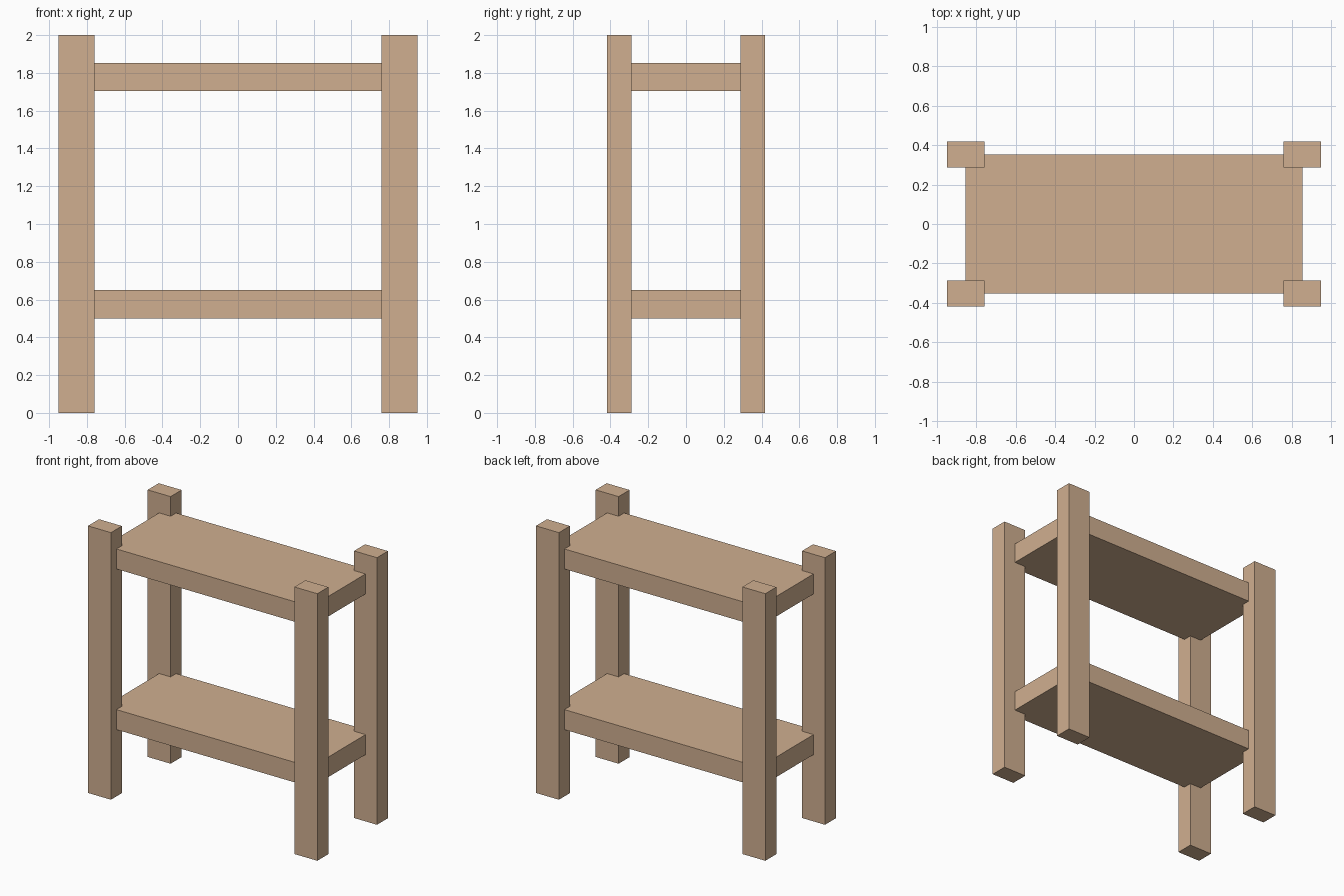
import bpy

if "Cube" in bpy.data.objects:
    bpy.data.objects.remove(bpy.data.objects["Cube"])

wood = bpy.data.materials.new("wood")
wood.diffuse_color = (0.63, 0.43, 0.28, 1)
wood.use_nodes = True
wood.node_tree.nodes["Principled BSDF"].inputs["Base Color"].default_value = wood.diffuse_color


def box(name, center, size):
    bpy.ops.mesh.primitive_cube_add(size=1, location=center)
    ob = bpy.context.object
    ob.name = name
    ob.scale = size
    bpy.ops.object.transform_apply(location=False, rotation=False, scale=True)
    ob.data.materials.append(wood)
    return ob


LEG_X, LEG_Y = 0.855, 0.353  # leg centre lines, also the shelf edges

# Four corner posts
for y_side, y_name in ((-1, "front"), (1, "back")):
    for x_side, x_name in ((-1, "left"), (1, "right")):
        box(f"{y_name}_{x_name}_leg", (x_side * LEG_X, y_side * LEG_Y, 1), (0.19, 0.13, 2))

# Two shelves whose corners are let into the posts
for name, bottom in (("lower_shelf", 0.5), ("upper_shelf", 1.703)):
    box(name, (0, 0, bottom + 0.075), (2 * LEG_X, 2 * LEG_Y, 0.15))
